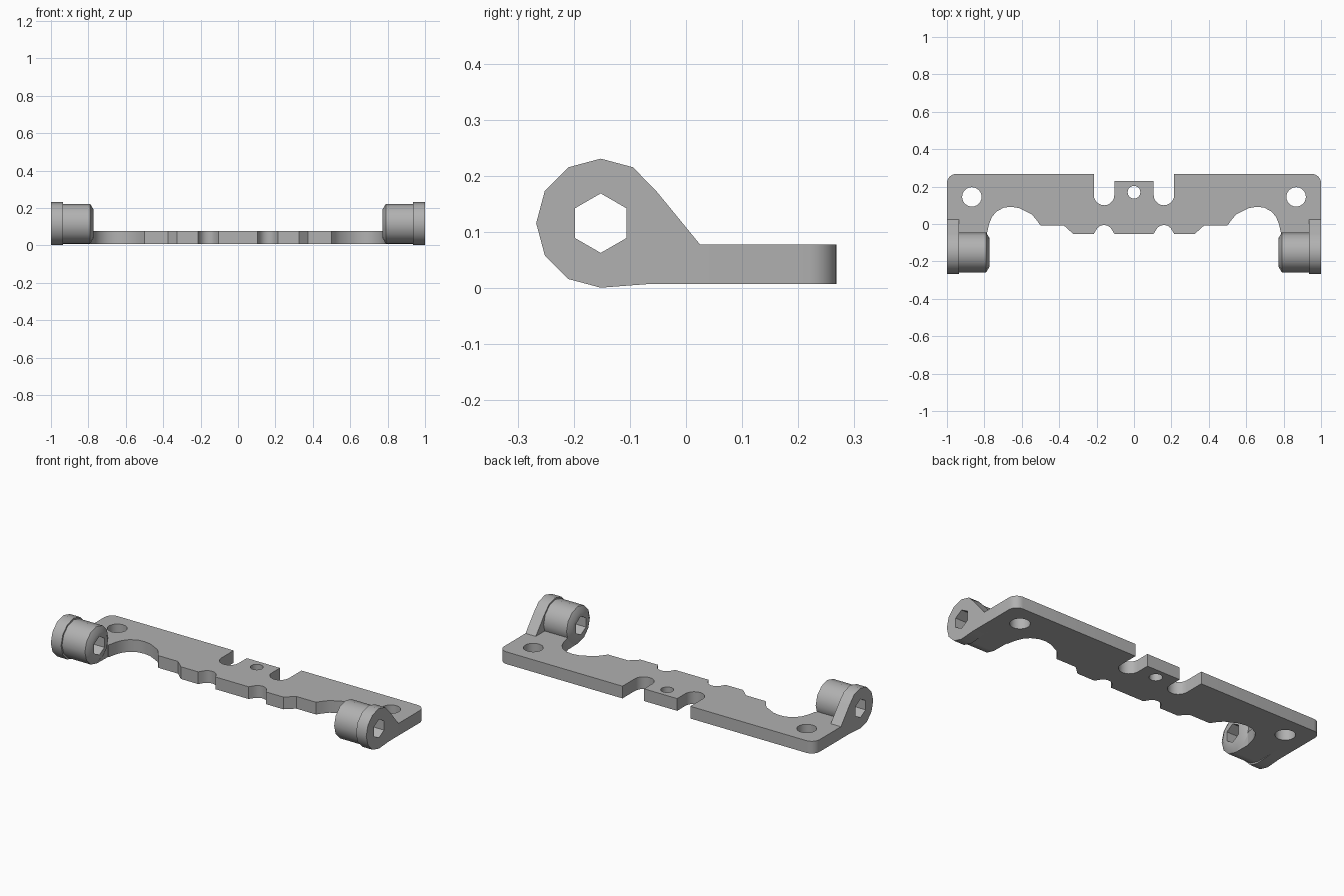
import bpy, bmesh
from math import sin, cos, pi, radians
from mathutils import Vector

if "Cube" in bpy.data.objects:
    bpy.data.objects.remove(bpy.data.objects["Cube"])

grey = bpy.data.materials.new("plain_grey")
grey.use_nodes = True
GREY = (0.44, 0.44, 0.44, 1)
grey.diffuse_color = GREY
grey.node_tree.nodes["Principled BSDF"].inputs["Base Color"].default_value = GREY

AXIS = (-0.152, 0.116)      # y, z of the barrel axis
HEX_R = 0.053


def arc(cx, cy, r, a0, a1, n):
    """Points on an arc, angles in degrees."""
    angles = [radians(a0 + (a1 - a0) * i / n) for i in range(n + 1)]
    return [(cx + r * cos(a), cy + r * sin(a)) for a in angles]


def circle(cx, cy, r, n, start=90):
    return arc(cx, cy, r, start, start + 360, n)[:-1]


def finish(bm, name, mirror=False):
    bmesh.ops.recalc_face_normals(bm, faces=bm.faces)
    me = bpy.data.meshes.new(name)
    bm.to_mesh(me)
    bm.free()
    me.materials.append(grey)
    for p in me.polygons:
        p.use_smooth = True
    me.set_sharp_from_angle(angle=radians(35))
    ob = bpy.data.objects.new(name, me)
    bpy.context.collection.objects.link(ob)
    if mirror:
        ob.modifiers.new("both_sides", "MIRROR").use_mirror_merge = False
    return ob


def slab(name, loops, place, direction, mirror=False):
    """Fill an outline with holes and extrude it."""
    bm = bmesh.new()
    edges = []
    for loop in loops:
        vs = [bm.verts.new(place(*p)) for p in loop]
        edges += [bm.edges.new((v, vs[i - 1])) for i, v in enumerate(vs)]
    bmesh.ops.triangle_fill(bm, edges=edges, use_beauty=True,
                            normal=Vector(direction).normalized())
    ext = bmesh.ops.extrude_face_region(bm, geom=bm.faces[:],
                                        use_keep_orig=True)["geom"]
    moved = [g for g in ext if isinstance(g, bmesh.types.BMVert)]
    bmesh.ops.translate(bm, vec=direction, verts=moved)
    bmesh.ops.dissolve_limit(bm, angle_limit=radians(0.5), verts=bm.verts,
                             edges=bm.edges)
    return finish(bm, name, mirror)


# Flat base plate: right half outline from the back centre to the front centre
half = [(0.105, 0.23)]
half += arc(0.16, 0.155, 0.055, 180, 360, 10)
half += [(0.215, 0.268)]
half += arc(0.95, 0.218, 0.05, 90, 0, 6)
half += [(1.0, -0.05), (0.786, -0.05), (0.775, 0.0), (0.76, 0.037),
         (0.735, 0.067), (0.695, 0.088), (0.655, 0.092), (0.615, 0.085),
         (0.545, 0.05), (0.52, 0.02), (0.5, -0.008), (0.375, -0.008),
         (0.325, -0.053), (0.215, -0.053)]
half += arc(0.16, -0.053, 0.048, 20, 160, 6)
half += [(0.105, -0.053)]
outline = half + [(-x, y) for x, y in reversed(half)]
holes = [circle(0, 0.17, 0.034, 20)]
holes += [circle(s * 0.867, 0.145, 0.052, 24) for s in (-1, 1)]
slab("base_plate", [outline] + holes, lambda x, y: (x, y, 0.008), (0, 0, 0.07))

# End flanges: twelve-sided eye running down into the plate
eye = circle(*AXIS, 0.115, 12, 45 - 15)
eye = [p for p in eye if not (p[0] > AXIS[0] + 0.08)]
eye = arc(*AXIS, 0.115, 60, 270, 7)
flange = [(-0.052, 0.172)] + eye + [(-0.06, 0.008), (0.025, 0.008), (0.025, 0.078)]
slab("end_flange", [flange, circle(*AXIS, HEX_R, 6)],
     lambda y, z: (0.935, y, z), (0.065, 0, 0), mirror=True)

# Hollow barrels with a chamfered inner end and a hexagonal bore
bm = bmesh.new()


def ring(x, r, flat=1):
    pts = [circle(*AXIS, r if i % 2 == 0 else r * flat, 12)[i] for i in range(12)]
    return [bm.verts.new((x, y, z)) for y, z in pts]


hex_flat = cos(pi / 6)
rings = [ring(0.937, 0.106), ring(0.79, 0.106), ring(0.773, 0.077),
         ring(0.773, HEX_R, hex_flat), ring(0.937, HEX_R, hex_flat)]
for k, a in enumerate(rings):
    b = rings[(k + 1) % len(rings)]
    for i in range(12):
        bm.faces.new((a[i - 1], a[i], b[i], b[i - 1]))
finish(bm, "barrel", mirror=True)

# Feet joining the barrels to the plate
foot = [(-0.152, 0.01), (-0.048, 0.008), (-0.048, 0.078), (-0.07, 0.078), (-0.1, 0.035)]
slab("barrel_foot", [foot], lambda y, z: (0.79, y, z), (0.147, 0, 0), mirror=True)
